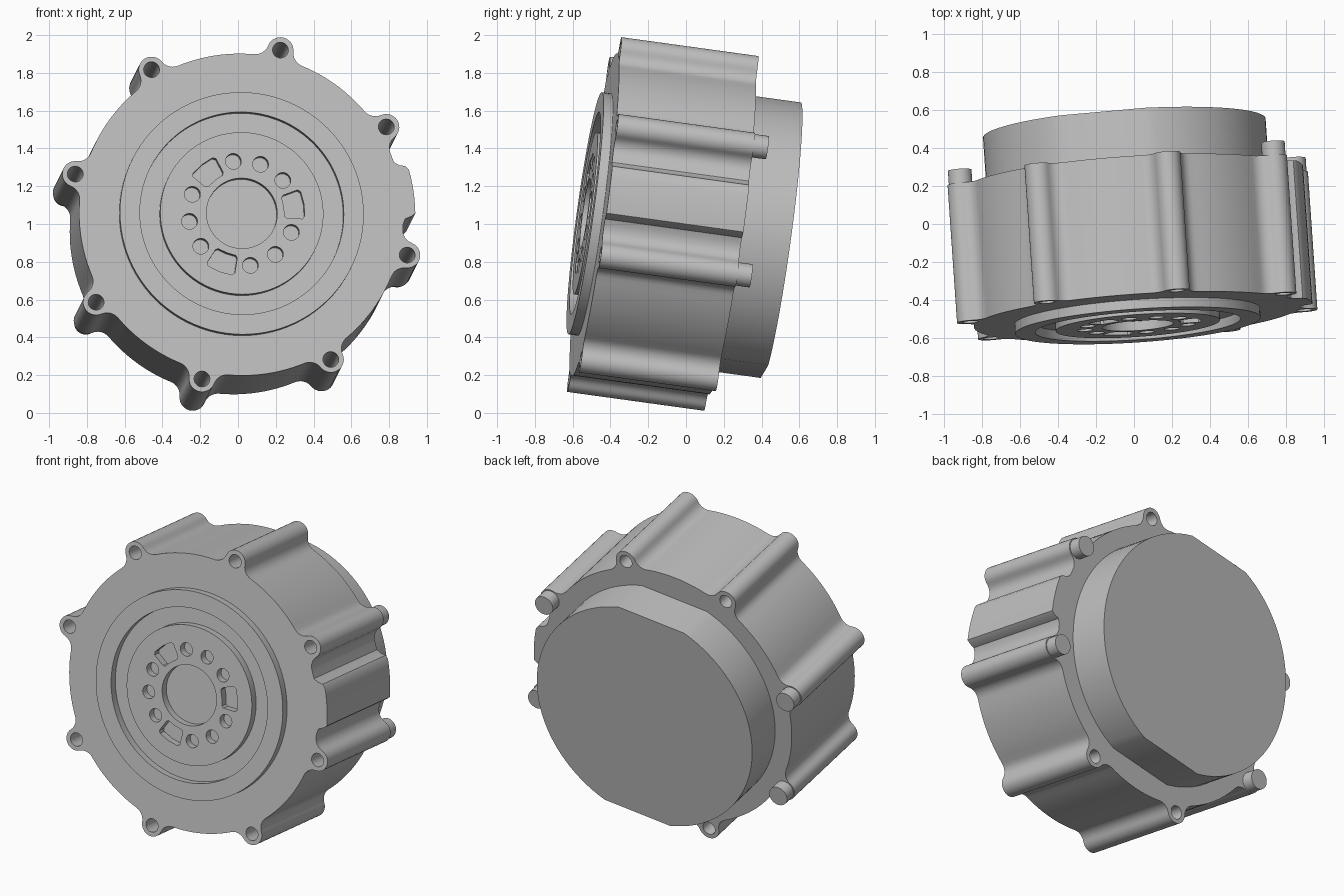
import bpy, bmesh
from math import radians, degrees, cos, sin, acos, atan2, sqrt, pi
from mathutils import Vector, Matrix

cube = bpy.data.objects.get("Cube")
if cube:
    bpy.data.objects.remove(cube)

grey = bpy.data.materials.new("light_grey")
grey.use_nodes = True
grey.diffuse_color = (0.52, 0.52, 0.52, 1)
grey.node_tree.nodes["Principled BSDF"].inputs["Base Color"].default_value = (0.52, 0.52, 0.52, 1)

# Tilted frame: local z points out of the front face, origin at the face centre
normal = Vector((0.068, -0.988, 0.136)).normalized()
u = (Vector((1, 0, 0)) - normal * normal.x).normalized()
v = normal.cross(u)
FRAME = Matrix.Translation((0.017, -0.485, 1.05)) @ Matrix((u, v, normal)).transposed().to_4x4()

DEPTH = 0.733
BODY_R, LUG_R, LUG_ORBIT, FILLET = 0.86, 0.069, 0.905, 0.075
FIRST_LUG = 76.7
LUGS = [FIRST_LUG - 45 * i for i in range(8)]


def polar(r, deg):
    return Vector((r * cos(radians(deg)), r * sin(radians(deg))))


def arc(centre, r, start, end, steps):
    return [centre + polar(r, start + (end - start) * i / steps) for i in range(steps + 1)]


def circle(r, centre=(0, 0), steps=32):
    return arc(Vector(centre), r, 0, 360, steps)[:-1]


def angle_of(vec):
    return degrees(atan2(vec.y, vec.x))


def plate(name, loops, z0, z1):
    """Extrude an outline, with further loops as holes, from z0 to z1."""
    curve = bpy.data.curves.new(name, 'CURVE')
    curve.dimensions = '2D'
    curve.fill_mode = 'BOTH'
    curve.extrude = (z1 - z0) / 2
    for loop in loops:
        spline = curve.splines.new('POLY')
        spline.points.add(len(loop) - 1)
        for point, co in zip(spline.points, loop):
            point.co = (co[0], co[1], 0, 1)
        spline.use_cyclic_u = True
    temp = bpy.data.objects.new(name + "_outline", curve)
    mesh = bpy.data.meshes.new_from_object(temp)
    bpy.data.objects.remove(temp)
    bm = bmesh.new()
    bm.from_mesh(mesh)
    bmesh.ops.remove_doubles(bm, verts=bm.verts, dist=0.0001)
    bmesh.ops.recalc_face_normals(bm, faces=bm.faces)
    bm.to_mesh(mesh)
    bm.free()
    mesh.name = name
    mesh.materials.clear()
    mesh.materials.append(grey)
    obj = bpy.data.objects.new(name, mesh)
    bpy.context.collection.objects.link(obj)
    obj.matrix_world = FRAME @ Matrix.Translation((0, 0, (z0 + z1) / 2))
    bpy.ops.object.select_all(action='DESELECT')
    obj.select_set(True)
    bpy.context.view_layer.objects.active = obj
    bpy.ops.object.shade_smooth_by_angle(angle=radians(30))
    return obj


# Housing outline: round body, filleted bolt lugs, one raised pad
reach = BODY_R + FILLET
spread = degrees(acos((reach ** 2 + LUG_ORBIT ** 2 - (LUG_R + FILLET) ** 2)
                      / (2 * reach * LUG_ORBIT)))
outline = []
for k in range(8):
    a = FIRST_LUG + 45 * k
    lug = polar(LUG_ORBIT, a)
    before, after = polar(reach, a - spread), polar(reach, a + spread)
    t0, t1 = angle_of(before - lug), angle_of(after - lug)
    while t1 < t0:
        t1 += 360
    body0 = a - spread + 180
    lug0 = angle_of(lug - before)
    while lug0 < body0:
        lug0 += 360
    sweep = lug0 - body0
    if sweep > 180:
        sweep -= 360
    outline += arc(before, FILLET, body0, body0 + sweep, 6)
    outline += arc(lug, LUG_R, t0, t1, 14)[1:]
    body1 = a + spread + 180
    outline += arc(after, FILLET, body1 - sweep, body1, 6)[1:]
    start, end = a + spread, a + 45 - spread
    if k == 6:
        outline += [polar(BODY_R, -3), polar(0.87, -1), polar(0.905, 0)]
        outline += arc(Vector((0, 0)), 0.924, 1, 15.5, 6)
        outline += [polar(0.912, 17), polar(0.88, 18), polar(BODY_R, 19.5)]
    else:
        outline += arc(Vector((0, 0)), BODY_R, start, end, 12)[1:-1]

bolt_holes = [circle(0.042, polar(LUG_ORBIT, a), 20) for a in LUGS]
plate("housing", [outline] + bolt_holes, -DEPTH, 0)

# Raised ring on the front face
plate("front_ring", [circle(0.647, steps=96), circle(0.541, steps=96)], -0.005, 0.05)

# Hub disc with bore, nine round holes and three slots
hub = [circle(0.433, steps=80), circle(0.188, steps=48)]
for i in range(12):
    a = 9.3 + 30 * i
    if i % 4:
        hub.append(circle(0.042, polar(0.281, a), 20))
    else:
        corners = [(0.222, -0.05), (0.233, -0.062), (0.312, -0.078), (0.327, -0.066)]
        side = [Vector(c) for c in corners]
        loop = side + [Vector((0.334, 0))] + [Vector((p.x, -p.y)) for p in reversed(side)]
        loop.append(Vector((0.226, 0)))
        turn = Matrix.Rotation(radians(a), 2)
        hub.append([turn @ p for p in loop])
plate("hub_disc", hub, -0.005, 0.05)

# Rear boss with two opposite flats
R, FLAT, TILT = 0.745, 0.71, 99.2
half = degrees(acos(FLAT / R))
boss = []
for a in (TILT, TILT + 180):
    boss += arc(Vector((0, 0)), R, a + half, a + 180 - half, 40)
plate("rear_boss", [boss], -1.0, -DEPTH + 0.01)

# Locating pegs behind four of the lugs
for i in (1, 2, 5, 6):
    a = LUGS[i]
    plate("rear_peg_%d" % i, [circle(0.062, polar(LUG_ORBIT, a), 28)], -DEPTH - 0.075, -DEPTH + 0.01)
